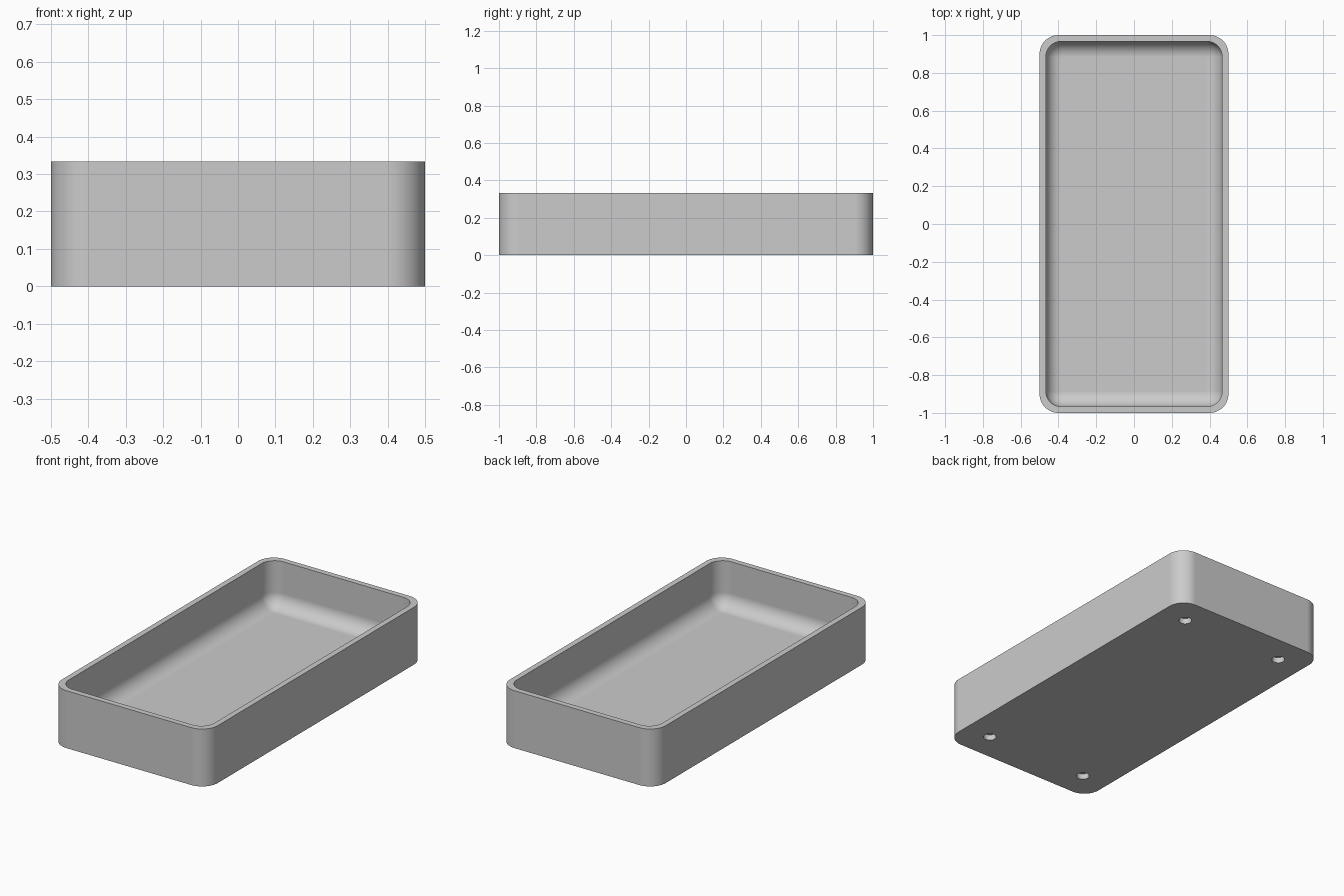
import bpy
import bmesh
from math import pi, sin, cos, radians

cube = bpy.data.objects.get("Cube")
if cube:
    bpy.data.objects.remove(cube)

# Proportions
HALF_X, HALF_Y, HEIGHT = 0.5, 1.0, 0.333
WALL, FLOOR = 0.033, 0.067
OUTER_R, INNER_R = 0.1, 0.083
CORNER_STEPS, FILLET_STEPS = 12, 12

grey = bpy.data.materials.new("plain grey")
grey.use_nodes = True
colour = (0.6, 0.6, 0.6, 1)
grey.diffuse_color = colour
grey.node_tree.nodes["Principled BSDF"].inputs["Base Color"].default_value = colour


def ring(bm, inset, radius, z):
    """Rounded rectangle of vertices at height z."""
    cx, cy = HALF_X - inset - radius, HALF_Y - inset - radius
    verts = []
    for i, (sx, sy) in enumerate(((1, 1), (-1, 1), (-1, -1), (1, -1))):
        for k in range(CORNER_STEPS + 1):
            a = (i + k / CORNER_STEPS) * pi / 2
            verts.append(bm.verts.new((sx * cx + radius * cos(a),
                                       sy * cy + radius * sin(a), z)))
    return verts


def to_object(bm, name):
    mesh = bpy.data.meshes.new(name)
    bm.to_mesh(mesh)
    bm.free()
    mesh.materials.append(grey)
    obj = bpy.data.objects.new(name, mesh)
    bpy.context.collection.objects.link(obj)
    return obj


# Tray: outer wall, rim, inner wall, rounded fillet and floor as stacked rings
bm = bmesh.new()
rings = [ring(bm, 0, OUTER_R, 0), ring(bm, 0, OUTER_R, HEIGHT),
         ring(bm, WALL, INNER_R, HEIGHT)]
for k in range(FILLET_STEPS + 1):
    a = k / FILLET_STEPS * pi / 2
    rings.append(ring(bm, WALL + INNER_R * (1 - cos(a)), INNER_R * cos(a),
                      FLOOR + INNER_R * (1 - sin(a))))
for low, high in zip(rings, rings[1:]):
    for i in range(len(low)):
        j = (i + 1) % len(low)
        bm.faces.new((low[i], low[j], high[j], high[i]))
bm.faces.new(rings[0])
bm.faces.new(rings[-1])
bmesh.ops.remove_doubles(bm, verts=bm.verts, dist=0.0001)
bmesh.ops.recalc_face_normals(bm, faces=bm.faces)
tray = to_object(bm, "tray")

# Four blind round holes in the underside
bm = bmesh.new()
for sx in (-1, 1):
    for sy in (-1, 1):
        made = bmesh.ops.create_cone(bm, cap_ends=True, segments=32,
                                     radius1=0.035, radius2=0.035, depth=0.066)
        bmesh.ops.translate(bm, verts=made["verts"],
                            vec=(sx * 0.333, sy * 0.833, 0))
cutter = to_object(bm, "hole_cutter")
cutter.hide_render = True

bpy.ops.object.select_all(action="DESELECT")
bpy.context.view_layer.objects.active = tray
tray.select_set(True)
cut = tray.modifiers.new("holes", "BOOLEAN")
cut.operation = "DIFFERENCE"
cut.solver = "EXACT"
cut.object = cutter
bpy.ops.object.modifier_apply(modifier=cut.name)
bpy.data.objects.remove(cutter)

# Smooth rounded surfaces, crisp rim and hole edges
bpy.ops.object.shade_smooth_by_angle(angle=radians(30))
weighted = tray.modifiers.new("flat_walls", "WEIGHTED_NORMAL")
weighted.keep_sharp = True
